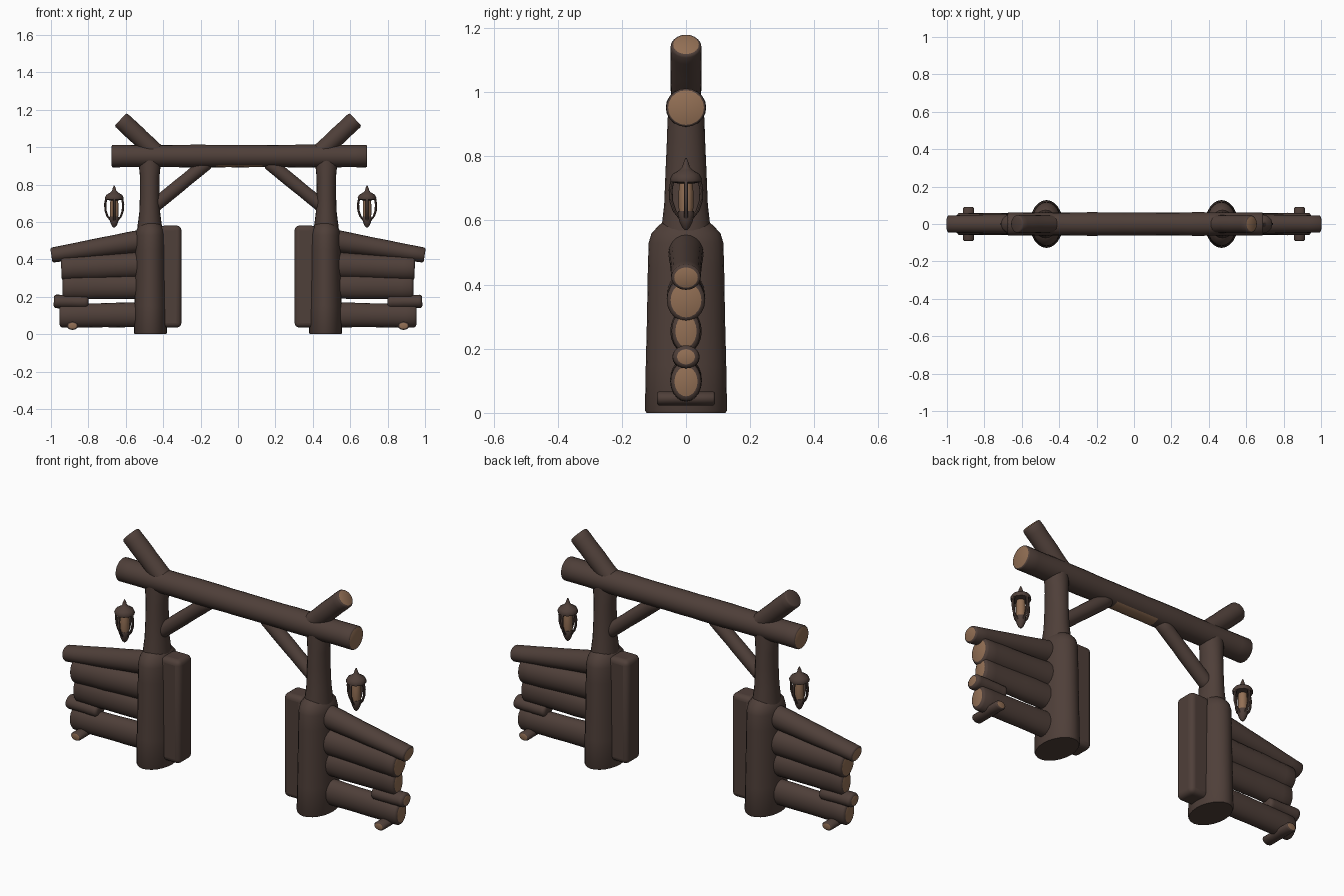
import bpy, bmesh, math, random
from mathutils import Vector

if "Cube" in bpy.data.objects:
    bpy.data.objects.remove(bpy.data.objects["Cube"])

random.seed(4)


def material(name, rgb):
    m = bpy.data.materials.new(name)
    m.diffuse_color = (*rgb, 1)
    m.use_nodes = True
    m.node_tree.nodes["Principled BSDF"].inputs["Base Color"].default_value = m.diffuse_color
    return m


BARK = material("dark bark", (0.078, 0.050, 0.041))
CUT = material("cut wood", (0.290, 0.160, 0.090))


def loft(name, rings, sides=20, cut=()):
    """Skin over rings of (centre, axis u, axis v); 'cut' lists the ends (0, 1) shown as cut wood."""
    bm = bmesh.new()
    loops = []
    for c, u, v in rings:
        loops.append([bm.verts.new(c + u * math.cos(2 * math.pi * k / sides)
                                   + v * math.sin(2 * math.pi * k / sides)) for k in range(sides)])
    for a, b in zip(loops, loops[1:]):
        for k in range(sides):
            n = (k + 1) % sides
            bm.faces.new((a[k], a[n], b[n], b[k]))
    for end, loop in enumerate((loops[0][::-1], loops[-1])):
        f = bm.faces.new(loop)
        f.material_index = 1 if end in cut else 0
    bmesh.ops.recalc_face_normals(bm, faces=bm.faces)
    me = bpy.data.meshes.new(name)
    bm.to_mesh(me)
    bm.free()
    me.materials.append(BARK)
    me.materials.append(CUT)
    ob = bpy.data.objects.new(name, me)
    bpy.context.collection.objects.link(ob)
    return ob


def log(name, a, b, ra, rb=None, cut=(), steps=8, edge=0.012, wobble=0.02, sides=20):
    """Log from a to b; radii are (in the front plane, in depth) at each end."""
    a, b, rb = Vector(a), Vector(b), rb or ra
    d = b - a
    length = d.length
    d.normalize()
    side = Vector((0, 1, 0)) if abs(d.y) < 0.9 else Vector((0, 0, 1))
    u = side.cross(d).normalized()
    stops = [(0, 1 - edge / min(ra)), (edge * 0.35, 1 - 0.35 * edge / min(ra)), (edge, 1)]
    stops += [(length * i / steps, 1 + random.uniform(-wobble, wobble)) for i in range(1, steps)]
    stops += [(length - edge, 1), (length - edge * 0.35, 1 - 0.35 * edge / min(rb)),
              (length, 1 - edge / min(rb))]
    rings = []
    for s, k in stops:
        t = s / length
        rings.append((a + d * s, u * (k * (ra[0] * (1 - t) + rb[0] * t)),
                      side * (k * (ra[1] * (1 - t) + rb[1] * t))))
    return loft(name, rings, sides, cut)


def lathe(name, x, profile, sides=12):
    """Upright turned shape from (radius, height) pairs."""
    return loft(name, [(Vector((x, 0, z)), Vector((r, 0, 0)), Vector((0, r, 0)))
                       for r, z in profile], sides)


# Crossbeam, with a worn patch under its middle
beam = log("crossbeam", (-0.675, 0, 0.952), (0.69, 0, 0.952), (0.06, 0.062),
           cut=(0, 1), steps=22, edge=0.006)
for p in beam.data.polygons:
    if p.normal.z < -0.75 and abs(p.center.x) < 0.13:
        p.material_index = 1

for s, tag in ((-1, "left"), (1, "right")):
    # Wide oval foot of the post, rounded at its shoulders
    foot = [(0.965, 0), (1, 0.008), (0.98, 0.15), (0.95, 0.3), (0.93, 0.45),
            (0.91, 0.53), (0.84, 0.56), (0.66, 0.585), (0.5, 0.60)]
    loft(f"{tag}_post_base", [(Vector((s * 0.468, 0, z)), Vector((0.088 * k, 0, 0)),
                               Vector((0, 0.128 * k, 0))) for k, z in foot], 24)
    # Upper post, flaring toward the base
    post = [(0.066, 0.082, 0.5), (0.065, 0.076, 0.58), (0.056, 0.068, 0.65),
            (0.052, 0.064, 0.75), (0.052, 0.06, 0.84), (0.058, 0.058, 0.90), (0.058, 0.055, 0.96)]
    loft(f"{tag}_post", [(Vector((s * 0.472, 0, z)), Vector((rx, 0, 0)), Vector((0, ry, 0)))
                         for rx, ry, z in post], 20)
    # Upright slab on the gate side of the post
    bpy.ops.mesh.primitive_cube_add(size=1, location=(s * 0.36, 0, 0.308))
    slab = bpy.context.object
    slab.name = slab.data.name = f"{tag}_gate_slab"
    slab.scale = (0.115, 0.115, 0.545)
    bpy.ops.object.transform_apply(location=False, rotation=False, scale=True)
    slab.data.materials.append(BARK)
    bev = slab.modifiers.new("rounding", "BEVEL")
    bev.width, bev.segments = 0.025, 4
    # Diagonal brace and the crossing stub above the beam
    log(f"{tag}_brace", (s * 0.46, 0, 0.675), (s * 0.16, 0, 0.92), (0.036, 0.036))
    log(f"{tag}_top_stub", (s * 0.41, 0, 0.945), (s * 0.628, 0, 1.148), (0.048, 0.048),
        cut=(1,) if s > 0 else (), edge=0.008)
    # Fence wing: sloping rail, two broad boards, lower log, short end log
    log(f"{tag}_fence_top_rail", (s * 0.45, 0, 0.51), (s * 0.998, 0, 0.422),
        (0.062, 0.056), (0.04, 0.046), cut=(1,), edge=0.008)
    log(f"{tag}_fence_upper_board", (s * 0.45, 0, 0.372), (s * 0.945, 0, 0.352),
        (0.07, 0.058), (0.068, 0.06), cut=(1,))
    log(f"{tag}_fence_lower_board", (s * 0.45, 0, 0.255), (s * 0.937, 0, 0.255),
        (0.066, 0.05), (0.068, 0.045), cut=(1,))
    log(f"{tag}_fence_bottom_log", (s * 0.45, 0, 0.105), (s * 0.955, 0, 0.098),
        (0.068, 0.05), (0.062, 0.048), cut=(1,))
    log(f"{tag}_fence_end_log", (s * 0.8, 0, 0.172), (s * 0.985, 0, 0.175),
        (0.036, 0.042), cut=(1,))
    # Small cross log under the wing's outer end
    log(f"{tag}_fence_foot", (s * 0.885, -0.09, 0.045), (s * 0.885, 0.09, 0.045),
        (0.03, 0.022), cut=(0, 1), steps=3, edge=0.006)

    # Lantern: peaked roof, glowing core, base cup and curved bars
    x = 0.69 if s > 0 else -0.662
    lathe(f"{tag}_lantern_roof", x, [(0.002, 0.795), (0.009, 0.778), (0.011, 0.768), (0.02, 0.758),
                                     (0.042, 0.745), (0.05, 0.73), (0.048, 0.72), (0.022, 0.715)])
    core = lathe(f"{tag}_lantern_core", x, [(0.02, 0.72), (0.023, 0.69), (0.023, 0.64), (0.018, 0.61)])
    core.data.materials[0] = CUT
    lathe(f"{tag}_lantern_cup", x, [(0.024, 0.63), (0.026, 0.618), (0.02, 0.595),
                                    (0.012, 0.578), (0.004, 0.57)])
    path = [(0.042, 0.728), (0.048, 0.695), (0.046, 0.66), (0.036, 0.63), (0.016, 0.605)]
    for i in range(4):
        c, q = math.cos(i * math.pi / 2), math.sin(i * math.pi / 2)
        loft(f"{tag}_lantern_bar_{i + 1}",
             [(Vector((x + r * c, r * q, z)), Vector((c, q, 0)) * 0.006,
               Vector((-q, c, 0)) * 0.007) for r, z in path], 8)

# Smooth shading that keeps the cut ends crisp
bpy.ops.object.select_all(action='SELECT')
bpy.context.view_layer.objects.active = beam
bpy.ops.object.shade_smooth_by_angle(angle=math.radians(40))
